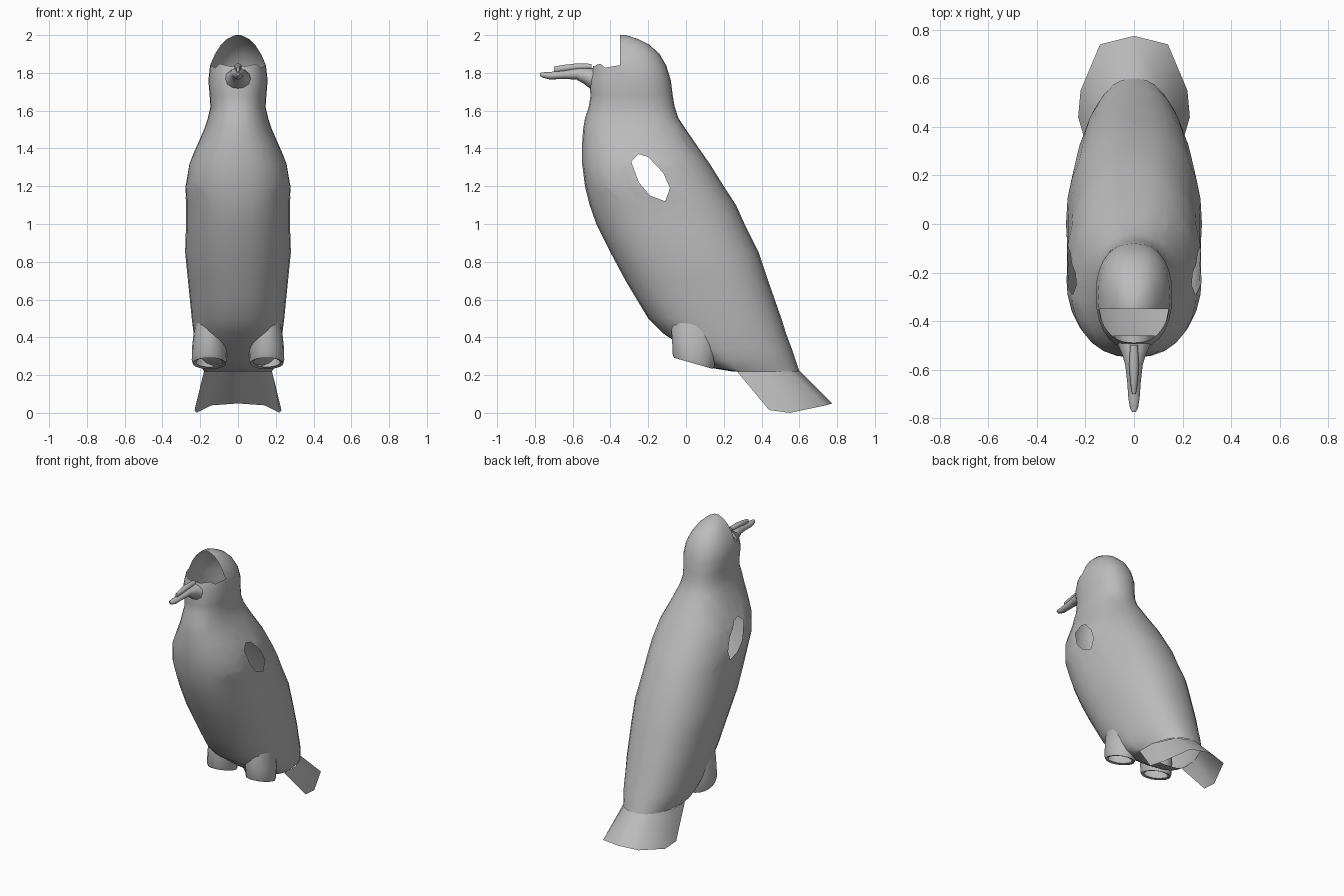
import bpy, bmesh, math
from mathutils import Vector

cube = bpy.data.objects.get("Cube")
if cube:
    bpy.data.objects.remove(cube, do_unlink=True)

GREY = (0.5, 0.5, 0.5, 1)
grey = bpy.data.materials.new("plain_grey")
grey.use_nodes = True
grey.diffuse_color = GREY
shader = next(n for n in grey.node_tree.nodes if n.type == "BSDF_PRINCIPLED")
shader.inputs["Base Color"].default_value = GREY


def finish(bm, name, angle=50):
    """Turn a bmesh into a named, smooth shaded object."""
    bmesh.ops.recalc_face_normals(bm, faces=bm.faces)
    mesh = bpy.data.meshes.new(name)
    bm.to_mesh(mesh)
    bm.free()
    mesh.materials.append(grey)
    obj = bpy.data.objects.new(name, mesh)
    bpy.context.collection.objects.link(obj)
    bpy.ops.object.select_all(action="DESELECT")
    obj.select_set(True)
    bpy.context.view_layer.objects.active = obj
    bpy.ops.object.shade_smooth_by_angle(angle=math.radians(angle))
    return obj


def loft(rings, closed=True, cap_start=False, cap_end=False):
    """Skin a list of equal-length point rings."""
    bm = bmesh.new()
    rows = [[bm.verts.new(p) for p in ring] for ring in rings]
    count = len(rows[0])
    for low, high in zip(rows, rows[1:]):
        for i in range(count if closed else count - 1):
            j = (i + 1) % count
            bm.faces.new((low[i], low[j], high[j], high[i]))
    if cap_start:
        bm.faces.new(rows[0])
    if cap_end:
        bm.faces.new(rows[-1])
    return bm


def rounded(value, power):
    return math.copysign(abs(value) ** power, value)


def body_ring(z, front, widest, back, half, sides=28):
    points = []
    for i in range(sides):
        a = math.tau * i / sides
        c, s = rounded(math.cos(a), 0.87), rounded(math.sin(a), 0.87)
        depth = back - widest if s > 0 else widest - front
        points.append((half * c, widest + depth * s, z))
    return points


def cut(bm, region, point, normal):
    """Slice only the faces whose centre passes the region test."""
    faces = [f for f in bm.faces if region(f.calc_center_median())]
    geom = set(faces)
    for f in faces:
        geom.update(f.edges)
        geom.update(f.verts)
    bmesh.ops.bisect_plane(bm, geom=list(geom), dist=1e-5,
                           plane_co=point, plane_no=normal)


def remove(bm, test):
    doomed = [f for f in bm.faces if test(f.calc_center_median())]
    bmesh.ops.delete(bm, geom=doomed, context="FACES")


# Body and head: height, front, widest depth, back, half width
PROFILE = [
    (.22, .24, .29, .60, .18), (.235, .15, .26, .595, .19),
    (.28, .08, .23, .58, .21), (.34, 0, .2, .56, .225),
    (.42, -.12, .18, .53, .235), (.5, -.2, .16, .505, .245),
    (.6, -.26, .12, .47, .255), (.7, -.32, .08, .435, .265),
    (.85, -.4, .0, .385, .28), (1, -.475, -.08, .31, .275),
    (1.1, -.51, -.14, .265, .275), (1.2, -.535, -.2, .2, .28),
    (1.32, -.55, -.24, .125, .26), (1.42, -.55, -.25, .055, .215),
    (1.5, -.545, -.25, 0, .18), (1.56, -.535, -.27, -.04, .16),
    (1.62, -.515, -.28, -.06, .146), (1.68, -.505, -.29, -.07, .15),
    (1.76, -.515, -.29, -.08, .157), (1.84, -.49, -.3, -.105, .148),
    (1.9, -.46, -.31, -.14, .122), (1.95, -.42, -.32, -.195, .09),
    (1.98, -.4, -.33, -.255, .058), (2, -.37, -.34, -.32, .015),
]
body = loft([body_ring(*row) for row in PROFILE], cap_end=True)

# Open face: keep the back of the skull and a ragged lower rim
FACE_Y, FACE_Z = -.35, 1.84
cut(body, lambda c: c.z > FACE_Z, (0, FACE_Y, 0), (0, 1, 0))
remove(body, lambda c: c.z > FACE_Z and c.y < FACE_Y)
for v in body.verts:
    if abs(v.co.z - FACE_Z) < 1e-4 and v.co.y < FACE_Y - .01:
        v.co.z += .014 * math.sin(abs(v.co.x) * 90)

# Wing sockets: matching openings in both sides
SOCKET = [(-.29, 1.33), (-.25, 1.37), (-.2, 1.355), (-.12, 1.27),
          (-.085, 1.19), (-.11, 1.12), (-.19, 1.15), (-.25, 1.22)]
planes = []
for (y, z), (y2, z2) in zip(SOCKET, SOCKET[1:] + SOCKET[:1]):
    planes.append((Vector((0, y, z)), Vector((0, z2 - z, y - y2))))


def near_socket(c):
    return abs(c.x) > .1 and -.45 < c.y < .1 and .95 < c.z < 1.55


for point, normal in planes:
    cut(body, near_socket, point, normal)
remove(body, lambda c: near_socket(c) and all((c - p).dot(n) > 0 for p, n in planes))
finish(body, "body")

# Tail: open curved sheet continuing the lower back
def arch(half):
    return half + [(-x, y, z) for x, y, z in reversed(half[:-1])]


tail_base = arch([(.18, .27, .22), (.178, .4, .22), (.11, .55, .22), (0, .6, .225)])
tail_tip = arch([(.23, .44, .015), (.22, .55, 0), (.14, .74, .04), (0, .775, .05)])
finish(loft([tail_base, tail_tip], closed=False), "tail")

# Legs: short open stumps with a tilted, inturned rim
def leg_ring(side, x, y, z, rx, ry, tilt):
    ring = []
    for i in range(18):
        a = math.tau * i / 18
        s = math.sin(a)
        ring.append((side * (x + rx * math.cos(a)), y + ry * s, z - tilt * s))
    return ring


LEG = [(.14, .06, .56, .07, .11, .02), (.145, .05, .44, .088, .13, .02),
       (.15, .045, .35, .093, .12, .025), (.152, .04, .28, .093, .112, .03),
       (.152, .04, .262, .088, .105, .03), (.152, .04, .268, .07, .085, .025)]
for side, name in ((1, "left_leg"), (-1, "right_leg")):
    finish(loft([leg_ring(side, *row) for row in LEG]), name)


# Beak parts: depth, low, high, half width
def beak_part(rows, name):
    rings = []
    for y, low, high, half in rows:
        mid, rise = (low + high) / 2, (high - low) / 2
        angles = [math.tau * i / 12 for i in range(12)]
        rings.append([(half * math.cos(a), y, mid + rise * math.sin(a)) for a in angles])
    finish(loft(rings, cap_end=True), name)


beak_part([(-.46, 1.69, 1.825, .085), (-.5, 1.71, 1.825, .066),
           (-.54, 1.742, 1.828, .048), (-.58, 1.765, 1.825, .036),
           (-.65, 1.768, 1.812, .028), (-.72, 1.765, 1.805, .023),
           (-.76, 1.775, 1.803, .016), (-.774, 1.786, 1.8, .007)], "lower_beak")
beak_part([(-.5, 1.82, 1.848, .016), (-.58, 1.815, 1.85, .02),
           (-.65, 1.806, 1.842, .016), (-.7, 1.802, 1.832, .008)], "tongue")
